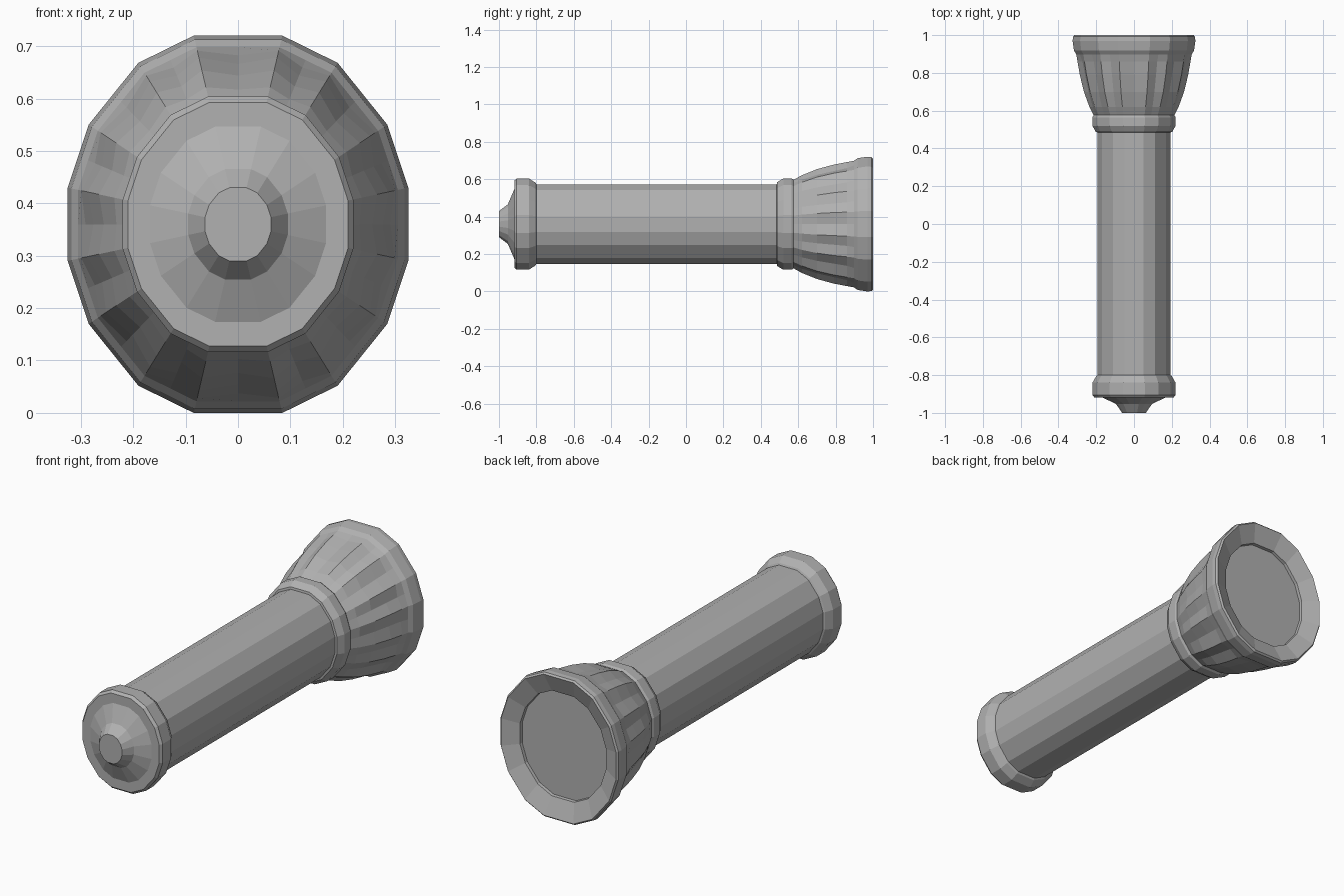
import bpy
from mathutils import Vector

if "Cube" in bpy.data.objects:
    bpy.data.objects.remove(bpy.data.objects["Cube"])

CZ = 0.36  # height of the torch axis

# Dark grey finish
grey = bpy.data.materials.new("dark_grey")
grey.diffuse_color = (0.44, 0.44, 0.44, 1)
grey.use_nodes = True
grey.node_tree.nodes["Principled BSDF"].inputs["Base Color"].default_value = grey.diffuse_color

# 16-sided, slightly tall cross-section (one quadrant, half-width = 1)
QUAD = [(1, 0.215), (0.877, 0.585), (0.585, 0.948), (0.26, 1.108)]
SECTION = (QUAD + [(-x, z) for x, z in reversed(QUAD)]
           + [(-x, -z) for x, z in QUAD]
           + [(x, -z) for x, z in reversed(QUAD)])


def add_midpoints(points):
    """Insert the middle of every side, giving 32 points."""
    out = []
    for i, p in enumerate(points):
        q = points[(i + 1) % len(points)]
        out += [p, ((p[0] + q[0]) / 2, (p[1] + q[1]) / 2)]
    return out


def loft(name, profile, section=SECTION, cap_start=False, cap_end=False):
    """Sweep the section along y; profile rows are (y, half_width[, groove])."""
    n = len(section)
    verts, faces = [], []
    for row in profile:
        y, r = row[:2]
        groove = row[2] if len(row) > 2 else 0
        for i, (x, z) in enumerate(section):
            s = r - groove if i % 2 else r
            verts.append(Vector((x * s, y, CZ + z * s)))
    for k in range(len(profile) - 1):
        for i in range(n):
            j = (i + 1) % n
            faces.append((k * n + i, (k + 1) * n + i, (k + 1) * n + j, k * n + j))
    if cap_start:
        faces.append(tuple(range(n)))
    if cap_end:
        first = (len(profile) - 1) * n
        faces.append(tuple(reversed(range(first, first + n))))
    mesh = bpy.data.meshes.new(name)
    mesh.from_pydata(verts, [], faces)
    mesh.update()
    mesh.materials.append(grey)
    obj = bpy.data.objects.new(name, mesh)
    bpy.context.collection.objects.link(obj)
    return obj


# Tail: push button and stepped end cap
loft("tail_button", [(-1.0, 0.063), (-0.953, 0.095), (-0.918, 0.168)], cap_start=True)
loft("tail_cap", [(-0.918, 0.168), (-0.918, 0.210), (-0.905, 0.220),
                  (-0.84, 0.220), (-0.805, 0.200), (-0.80, 0.192)])

# Straight barrel
loft("barrel", [(-0.80, 0.192), (0.485, 0.192)])

# Collar between barrel and head
loft("collar", [(0.485, 0.192), (0.487, 0.202), (0.52, 0.220),
                (0.565, 0.220), (0.576, 0.214)])

# Flared head with a shallow grip groove down the middle of each side
loft("head", [(0.576, 0.214), (0.62, 0.236, 0.004), (0.70, 0.265, 0.009),
              (0.79, 0.287, 0.011), (0.86, 0.299, 0.008), (0.897, 0.305)],
     section=add_midpoints(SECTION))

# Front rim, sloping inwards to the lens seat
loft("rim", [(0.897, 0.305), (0.918, 0.318), (0.97, 0.325),
             (0.992, 0.323), (1.0, 0.316), (0.965, 0.236), (0.948, 0.234)])

# Recessed flat lens
loft("lens", [(0.947, 0.236), (0.95, 0.234)], cap_end=True)
